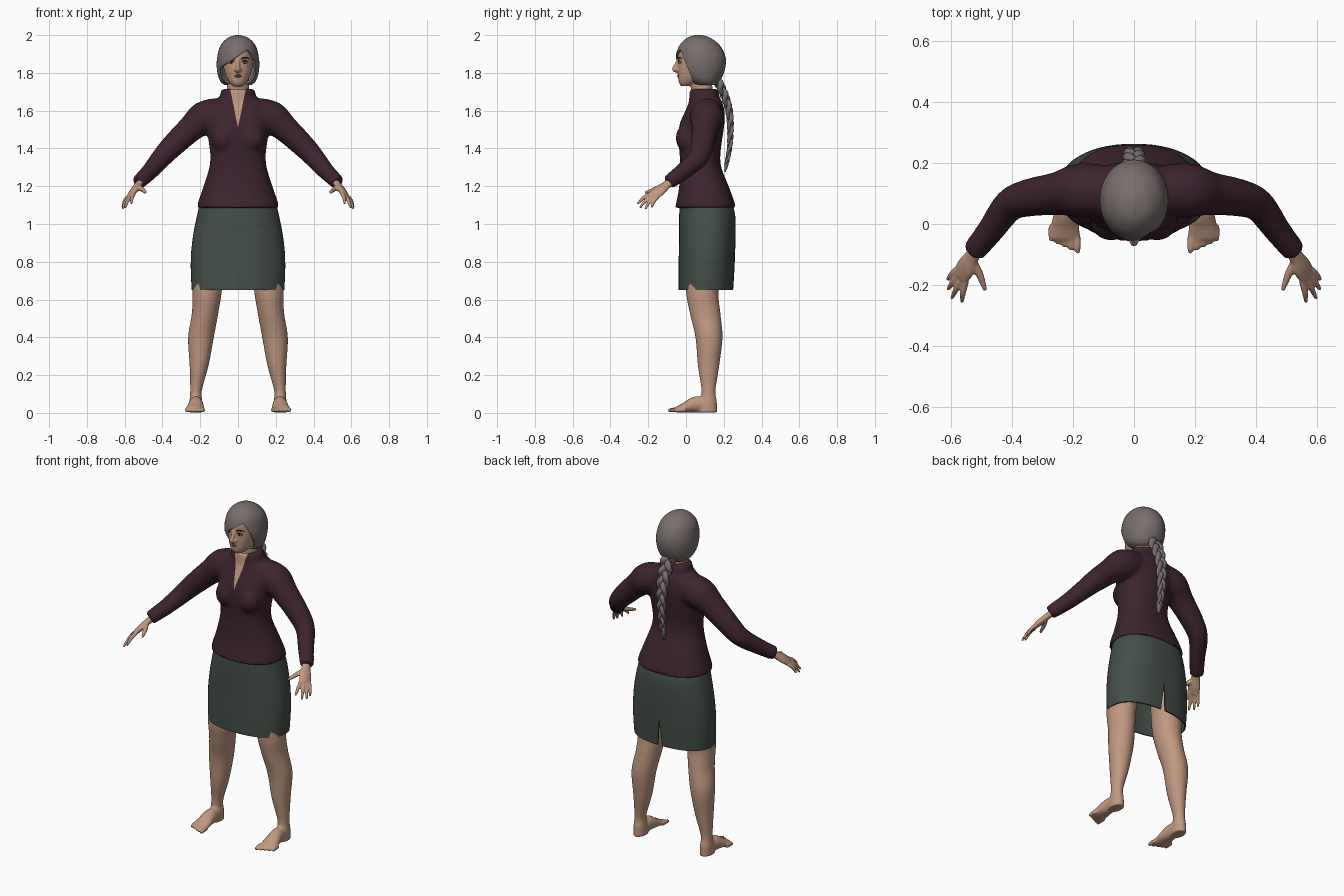
import bpy, bmesh
from math import sin, cos, pi, copysign
from mathutils import Vector

cube = bpy.data.objects.get("Cube")
if cube:
    bpy.data.objects.remove(cube)


def material(name, r, g, b):
    m = bpy.data.materials.new(name)
    m.use_nodes = True
    m.diffuse_color = (r, g, b, 1)
    bsdf = m.node_tree.nodes["Principled BSDF"]
    bsdf.inputs["Base Color"].default_value = (r, g, b, 1)
    bsdf.inputs["Roughness"].default_value = 0.8
    return m


SKIN = material("skin", .53, .31, .215)
HAIR = material("grey hair", .185, .155, .15)
PLUM = material("plum cloth", .047, .017, .028)
GREEN = material("dark green cloth", .058, .076, .064)
LIPS = material("lips", .33, .14, .11)
WHITE = material("eye white", .5, .46, .42)
DARK = material("dark brown", .03, .02, .016)


def spline(rows, n=5):
    """Catmull-Rom interpolation through rows of numbers."""
    out = []
    for i in range(len(rows) - 1):
        a, b, c, d = (rows[min(max(i + k, 0), len(rows) - 1)] for k in (-1, 0, 1, 2))
        for j in range(n):
            t = j / n
            out.append([.5 * (2 * q + (r - p) * t + (2*p - 5*q + 4*r - s) * t*t
                              + (3*q - p - 3*r + s) * t**3)
                        for p, q, r, s in zip(a, b, c, d)])
    return out + [list(rows[-1])]


def skin_rings(bm, rings, capped=True):
    rows = [[bm.verts.new(p) for p in ring] for ring in rings]
    n = len(rows[0])
    for a, b in zip(rows, rows[1:]):
        for i in range(n):
            j = (i + 1) % n
            bm.faces.new((a[i], a[j], b[j], b[i]))
    if capped:
        bm.faces.new(rows[0][::-1])
        bm.faces.new(rows[-1])


def loft(bm, rows, square=2, sides=40, capped=True):
    """Stacked ovals: (z, centre x, half width, front y, back y)."""
    def power(v):
        return copysign(abs(v) ** (2 / square), v)
    rings = []
    for z, cx, rx, yf, yb in spline(rows):
        rings.append([(cx + rx * power(cos(2*pi*i/sides)),
                       (yf + yb) / 2 + (yb - yf) / 2 * power(sin(2*pi*i/sides)), z)
                      for i in range(sides)])
    skin_rings(bm, rings, capped)


def tube(bm, rows, side=(1, 0, 0), sides=16, n=5):
    """Path of (x, y, z, radius along side, other radius)."""
    pts = spline(rows, n) if n > 1 else rows
    rings = []
    for k, p in enumerate(pts):
        c = Vector(p[:3])
        t = (Vector(pts[min(k + 1, len(pts) - 1)][:3]) - Vector(pts[max(k - 1, 0)][:3])).normalized()
        s = Vector(side)
        s = (s - t * s.dot(t)).normalized()
        u = t.cross(s)
        rings.append([c + s * p[3] * cos(2*pi*i/sides) + u * p[4] * sin(2*pi*i/sides)
                      for i in range(sides)])
    skin_rings(bm, rings)


def ball(bm, centre, size):
    made = bmesh.ops.create_uvsphere(bm, u_segments=20, v_segments=12, radius=1)
    for v in made["verts"]:
        v.co = Vector(centre) + Vector(a * b for a, b in zip(v.co, size))


def finish(name, bm, *mats, mirror=False, voxel=0, smooth=4, wall=0, cut=None):
    """Turn a bmesh into an object, optionally fused, trimmed and thickened."""
    bmesh.ops.recalc_face_normals(bm, faces=bm.faces)
    mesh = bpy.data.meshes.new(name)
    bm.to_mesh(mesh)
    ob = bpy.data.objects.new(name, mesh)
    bpy.context.collection.objects.link(ob)
    for m in mats:
        mesh.materials.append(m)

    def bake():
        dg = bpy.context.evaluated_depsgraph_get()
        ob.data = bpy.data.meshes.new_from_object(ob.evaluated_get(dg))
        ob.modifiers.clear()
    if mirror:
        mod = ob.modifiers.new("mirror", 'MIRROR')
        mod.use_mirror_merge = False
    if voxel:
        mod = ob.modifiers.new("fuse", 'REMESH')
        mod.mode, mod.voxel_size = 'VOXEL', voxel
        mod = ob.modifiers.new("smooth", 'SMOOTH')
        mod.factor, mod.iterations = .5, smooth
    bake()
    if cut:
        bm = bmesh.new()
        bm.from_mesh(ob.data)
        cut(bm)
        bm.to_mesh(ob.data)
    if wall:
        mod = ob.modifiers.new("wall", 'SOLIDIFY')
        mod.thickness, mod.offset = wall, -1
        bake()
    bm.free()
    bpy.ops.object.select_all(action='DESELECT')
    ob.select_set(True)
    bpy.context.view_layer.objects.active = ob
    bpy.ops.object.shade_smooth_by_angle(angle=.9)
    return ob


def slice_plane(bm, point, normal):
    bmesh.ops.bisect_plane(bm, geom=bm.verts[:] + bm.edges[:] + bm.faces[:],
                           plane_co=point, plane_no=normal, dist=1e-5)


def drop(bm, test):
    gone = [f for f in bm.faces if test(f.calc_center_median())]
    bmesh.ops.delete(bm, geom=gone, context='FACES')


# Blouse: torso, bust and sleeves fused, with a skin-coloured open neckline
bm = bmesh.new()
loft(bm, [(1.085, 0, .217, -.058, .265), (1.12, 0, .21, -.05, .255), (1.2, 0, .182, -.036, .226),
          (1.3, 0, .152, -.03, .187), (1.37, 0, .147, -.034, .182), (1.45, 0, .157, -.04, .192),
          (1.53, 0, .162, -.033, .203), (1.6, 0, .165, -.003, .203), (1.645, 0, .14, .015, .192),
          (1.67, 0, .1, .017, .178), (1.715, 0, .088, .02, .17)], square=2.3)
for s in (1, -1):
    ball(bm, (s * .075, .005, 1.455), (.066, .06, .075))
    tube(bm, [(s * x, y, z, r, r) for x, y, z, r in (
        (.1, .11, 1.585, .085), (.18, .11, 1.56, .09), (.25, .1, 1.505, .072), (.35, .085, 1.41, .062),
        (.41, .06, 1.345, .054), (.47, -.02, 1.275, .045), (.528, -.092, 1.22, .039))], side=(0, 1, .3))


def neckline(bm):
    for s in (1, -1):
        slice_plane(bm, (0, 0, 1.51), (s, 0, -.2))
    for f in bm.faces:
        c = f.calc_center_median()
        if c.y < .06 and abs(c.x) < (c.z - 1.51) * .2:
            f.material_index = 1


finish("blouse", bm, PLUM, SKIN, voxel=.011, smooth=5, cut=neckline)

# Skirt: open tube with a slit at the back
bm = bmesh.new()
loft(bm, [(1.14, 0, .195, -.03, .235), (1.05, 0, .216, -.036, .26), (.95, 0, .236, -.037, .263),
          (.85, 0, .248, -.038, .26), (.75, 0, .25, -.04, .256), (.65, 0, .245, -.04, .25)],
     square=2.3, sides=56, capped=False)


def slit(bm):
    for s in (1, -1):
        slice_plane(bm, (0, 0, .82), (s, 0, .09))
    drop(bm, lambda c: c.y > .15 and abs(c.x) < (.82 - c.z) * .09)


finish("skirt", bm, GREEN, wall=.008, cut=slit)

# Legs with feet and toes
bm = bmesh.new()
loft(bm, [(.85, .15, .085, .0, .2), (.65, .163, .078, .0, .172), (.53, .174, .07, .02, .182),
          (.4, .196, .068, .05, .193), (.25, .206, .05, .063, .176), (.12, .222, .031, .082, .156),
          (.06, .223, .034, .07, .163), (.002, .223, .036, .06, .165)], sides=28)
tube(bm, [(.222, .14, .033, .03, .031), (.222, .06, .045, .037, .044), (.226, -.01, .027, .047, .026),
          (.228, -.05, .017, .049, .016)])
for i in range(5):
    tube(bm, [(.188 + .02 * i, -.035 + .008 * i, .016, .013, .014),
              (.186 + .021 * i, -.07 + .009 * i, .016, .012, .013),
              (.184 + .022 * i, -.096 + .01 * i, .011, .008, .008)], sides=10)
finish("legs", bm, SKIN, mirror=True, voxel=.006, smooth=3)

# Hands: palm, four fingers and a thumb
bm = bmesh.new()
ACROSS = (-.05, -.08, .03)
tube(bm, [(.495, -.055, 1.247, .025, .02), (.53, -.105, 1.205, .026, .018),
          (.55, -.14, 1.178, .036, .018), (.57, -.172, 1.15, .034, .013)], side=ACROSS)
tips = [(.565, -.258, 1.105), (.598, -.244, 1.085), (.611, -.215, 1.08), (.612, -.182, 1.088)]
for i, tip in enumerate(tips):
    base = Vector((.552, -.188, 1.16)).lerp((.584, -.15, 1.144), i / 3)
    mid = base.lerp(tip, .5) + Vector((.003, -.003, .005))
    tube(bm, [(*base, .011, .011), (*mid, .01, .01), (*tip, .006, .006)], side=ACROSS, sides=10)
tube(bm, [(.532, -.12, 1.2, .015, .015), (.507, -.165, 1.183, .013, .013),
          (.488, -.218, 1.166, .007, .007)], side=(0, 0, 1), sides=10)
finish("hands", bm, SKIN, mirror=True, voxel=.0045, smooth=3)

# Head and neck with nose
bm = bmesh.new()
loft(bm, [(1.73, 0, .026, -.026, .03), (1.75, 0, .046, -.038, .07), (1.78, 0, .063, -.042, .11),
          (1.82, 0, .075, -.044, .14), (1.87, 0, .081, -.043, .16), (1.92, 0, .078, -.038, .16),
          (1.96, 0, .05, -.01, .13)])
tube(bm, [(0, .095, 1.6, .066, .06), (0, .085, 1.7, .06, .058), (0, .075, 1.8, .058, .055)])
tube(bm, [(0, -.036, 1.88, .009, .009), (0, -.051, 1.84, .01, .011), (0, -.06, 1.82, .013, .014),
          (0, -.045, 1.806, .012, .008)], sides=12)
for s in (1, -1):
    ball(bm, (s * .013, -.047, 1.816), (.009, .011, .008))
finish("head", bm, SKIN, voxel=.0045, smooth=3)

# Face details
bm = bmesh.new()
ball(bm, (.035, -.031, 1.856), (.016, .009, .0075))
finish("eyes", bm, WHITE, mirror=True)
bm = bmesh.new()
ball(bm, (.035, -.037, 1.856), (.007, .005, .0065))
tube(bm, [(.018, -.038, 1.861, .002, .002), (.035, -.04, 1.865, .003, .003),
          (.053, -.028, 1.859, .002, .002)], side=(0, 0, 1), sides=8)
finish("irises_and_lashes", bm, DARK, mirror=True)
bm = bmesh.new()
tube(bm, [(.015, -.039, 1.874, .004, .003), (.036, -.036, 1.881, .004, .003),
          (.058, -.022, 1.876, .002, .002)], side=(0, 0, 1), sides=8)
finish("eyebrows", bm, DARK, mirror=True)
bm = bmesh.new()
for z, h in ((1.788, .004), (1.78, .005)):
    tube(bm, [(-.025, -.034, 1.783, .001, .001), (0, -.042, z, h, .005),
              (.025, -.034, 1.783, .001, .001)], side=(0, 0, 1), sides=8)
finish("lips", bm, LIPS)

# Hair: a cap with a swept fringe cut around the face
bm = bmesh.new()
loft(bm, [(2, 0, .012, .045, .085), (1.985, 0, .055, .005, .13), (1.945, 0, .093, -.035, .18),
          (1.89, 0, .109, -.054, .208), (1.84, 0, .113, -.052, .21), (1.79, 0, .107, -.03, .197),
          (1.755, 0, .093, .01, .178), (1.735, 0, .07, .05, .16)], sides=48)


def face_opening(bm):
    slice_plane(bm, (0, 0, 1.89), (-.65, 0, 1))
    slice_plane(bm, (0, 0, 1.85), (0, 1, .4))
    drop(bm, lambda c: c.z < 1.89 + .65 * c.x and c.y + .4 * (c.z - 1.85) < 0)


finish("hair_cap", bm, HAIR, wall=.012, cut=face_opening)

# Braid: three woven strands and a loose tail
bm = bmesh.new()
line = spline([(.165, 1.76), (.2, 1.69), (.228, 1.6), (.235, 1.5), (.23, 1.4), (.215, 1.32)], 16)
for k in range(3):
    path = []
    for i, (y, z) in enumerate(line):
        f = i / (len(line) - 1)
        w = 1 - .6 * f
        a = 2 * pi * (2.4 * f + k / 3)
        path.append((.027 * w * sin(a), y + .012 * w * sin(2 * a), z, .021 * w, .017 * w))
    tube(bm, path, sides=10, n=1)
tube(bm, [(0, .217, 1.335, .012, .011), (0, .213, 1.31, .014, .011), (0, .207, 1.275, .003, .003)], sides=10)
finish("braid", bm, HAIR)
